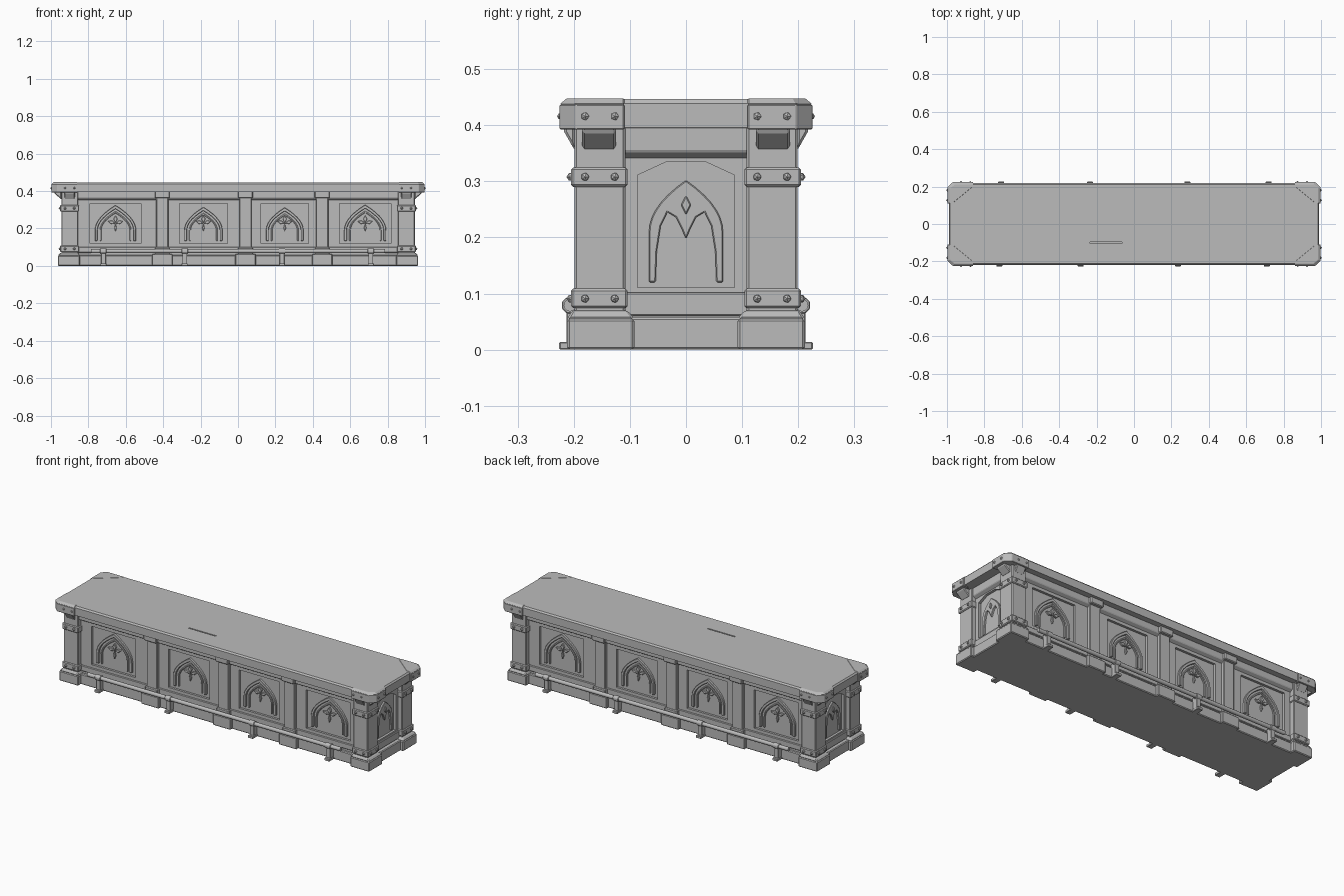
import bpy, bmesh, math
from mathutils import Matrix, Vector

cube = bpy.data.objects.get("Cube")
if cube:
    bpy.data.objects.remove(cube, do_unlink=True)

grey = bpy.data.materials.new("stone_grey")
grey.use_nodes = True
GREY = (0.5, 0.5, 0.5, 1)
grey.diffuse_color = GREY
grey.node_tree.nodes["Principled BSDF"].inputs["Base Color"].default_value = GREY

FLAT = Matrix.Identity(4)


def side(k):
    """Frame of a side wall: u runs along it, v is up, d points outward."""
    return Matrix.Rotation(k * math.pi / 2, 4, "Z") @ Matrix.Rotation(math.pi / 2, 4, "X")


FRONT, END, BACK, END2 = (side(k) for k in range(4))
LONG, SHORT = (FRONT, BACK), (END, END2)
CORNERS = [Matrix.Diagonal((sx, sy, 1, 1)) for sx in (1, -1) for sy in (1, -1)]


def prism(bm, frames, pts, d0, d1, pts2=None):
    """Extrude an outline from d0 to d1, optionally lofting to a second outline."""
    pts2 = pts2 or pts
    n = len(pts)
    for m in frames:
        a = [bm.verts.new(m @ Vector((u, v, d0))) for u, v in pts]
        b = [bm.verts.new(m @ Vector((u, v, d1))) for u, v in pts2]
        bm.faces.new(a[::-1])
        bm.faces.new(b)
        for i in range(n):
            j = (i + 1) % n
            bm.faces.new((a[i], a[j], b[j], b[i]))


def rect(u0, u1, v0, v1):
    return [(u0, v0), (u1, v0), (u1, v1), (u0, v1)]


def grow(pts, g):
    cu = sum(p[0] for p in pts) / len(pts)
    cv = sum(p[1] for p in pts) / len(pts)
    return [(u + math.copysign(g, u - cu), v + math.copysign(g, v - cv)) for u, v in pts]


def mirrored(half):
    """Complete a right-hand outline that ends on the centre line."""
    return half + [(-u, v) for u, v in half[-2::-1]]


def arch(w, v0, spring, top, n=7):
    half = [(w, v0)]
    for i in range(n + 1):
        t = i / n
        half.append((w * (1 - t * t), spring + (top - spring) * t))
    return mirrored(half)


def shift(pts, du):
    return [(u + du, v) for u, v in pts]


def rivet(bm, frames, u, v, d, r=0.008):
    for m in frames:
        bmesh.ops.create_icosphere(bm, subdivisions=1, radius=r,
                                   matrix=m @ Matrix.Translation((u, v, d)))


def finish(name, bm, bevel=0.0):
    bmesh.ops.recalc_face_normals(bm, faces=bm.faces[:])
    mesh = bpy.data.meshes.new(name)
    bm.to_mesh(mesh)
    bm.free()
    mesh.materials.append(grey)
    ob = bpy.data.objects.new(name, mesh)
    bpy.context.collection.objects.link(ob)
    if bevel:
        mod = ob.modifiers.new("worn_edges", "BEVEL")
        mod.width = bevel
        mod.segments = 1
        mod.limit_method = "ANGLE"
    return ob


def carve(ob, cutter):
    cutter.hide_render = True
    mod = ob.modifiers.new("carve", "BOOLEAN")
    mod.operation, mod.solver, mod.object = "DIFFERENCE", "EXACT", cutter
    bpy.context.view_layer.objects.active = ob
    bpy.ops.object.modifier_apply(modifier=mod.name)
    bpy.data.objects.remove(cutter, do_unlink=True)


BODY_X, BODY_Y, RECESS = 0.92, 0.17, 0.016
PANELS = [(-0.655, 0.13), (-0.185, 0.122), (0.25, 0.12), (0.68, 0.132)]
PILASTERS = [-0.405, 0.04, 0.45]
RAIL_FEET = [-0.72, -0.285, 0.235, 0.71]

# Body with sloped recesses for the panels
bm = bmesh.new()
prism(bm, [FLAT], rect(-BODY_X, BODY_X, -BODY_Y, BODY_Y), 0.005, 0.4)
body = finish("body", bm)
bm = bmesh.new()
for c, w in PANELS:
    r = rect(c - w, c + w, 0.125, 0.328)
    prism(bm, LONG, grow(r, -0.008), BODY_Y - RECESS, BODY_Y + 0.01, grow(r, 0.005))
end_panel = [(-0.08, 0.117), (0.08, 0.117), (0.08, 0.305), (0.03, 0.328),
             (-0.03, 0.328), (-0.08, 0.305)]
prism(bm, SHORT, grow(end_panel, -0.008), BODY_X - RECESS, BODY_X + 0.01, grow(end_panel, 0.005))
carve(body, finish("panel_cutter", bm))

# Arches and flower ornaments in the long panels
bm = bmesh.new()
floor = BODY_Y - RECESS
for c, w in PANELS:
    for a, t, h in ((w - 0.02, 0.014, 0.012), (w - 0.046, 0.008, 0.007)):
        outer = arch(a, 0.134, 0.19, 0.19 + a * 1.22)
        inner = arch(a - t, 0.134, 0.19, 0.19 + a * 1.22 - t * 1.4)
        prism(bm, LONG, shift(outer + inner[::-1], c), floor - 0.002, floor + h)
finish("panel_arches", bm, 0.002)
bm = bmesh.new()
for c, w in PANELS:
    for ang, length, wide in ((90, 0.042, 0.011), (15, 0.042, 0.01), (165, 0.042, 0.01),
                              (270, 0.045, 0.007)):
        ca, sa = math.cos(math.radians(ang)), math.sin(math.radians(ang))
        leaf = [(0, 0), (length * 0.55, -wide), (length, 0), (length * 0.55, wide)]
        pts = [(c + ca * p - sa * q, 0.228 + sa * p + ca * q) for p, q in leaf]
        prism(bm, LONG, pts, floor - 0.002, floor + 0.01)
finish("panel_flowers", bm, 0.002)

# Twin-lancet tracery on both ends
bm = bmesh.new()
floor = BODY_X - RECESS
lancets = mirrored([(0.054, 0.12), (0.052, 0.175), (0.045, 0.22), (0.033, 0.245),
                    (0.018, 0.236), (0.008, 0.216), (0, 0.197)])
prism(bm, SHORT, arch(0.066, 0.12, 0.21, 0.302) + lancets[::-1], floor - 0.002, floor + 0.01)
drop = [(0, 0.24), (0.009, 0.258), (0, 0.275), (-0.009, 0.258)]
prism(bm, SHORT, drop, floor, floor + 0.016)
finish("end_tracery", bm, 0.002)

# Beams under the top and the sill mouldings
bm = bmesh.new()
prism(bm, LONG, rect(-0.87, 0.87, 0.345, 0.398), BODY_Y - 0.01, BODY_Y + 0.018,
      rect(-0.87, 0.87, 0.362, 0.398))
prism(bm, LONG, rect(-0.87, 0.87, 0.07, 0.102), BODY_Y - 0.01, BODY_Y + 0.006)
prism(bm, SHORT, rect(-0.12, 0.12, 0.335, 0.398), BODY_X - 0.01, BODY_X + 0.018,
      rect(-0.12, 0.12, 0.353, 0.398))
prism(bm, SHORT, rect(-0.12, 0.12, 0.06, 0.102), BODY_X - 0.01, BODY_X + 0.008)
finish("beams_and_sills", bm, 0.003)

# Plinth with blocks below the pilasters
bm = bmesh.new()
prism(bm, [FLAT], rect(-0.945, 0.945, -0.186, 0.186), 0, 0.058)
for c in PILASTERS:
    prism(bm, LONG, rect(c - 0.055, c + 0.055, 0, 0.064), 0.16, 0.203)
finish("plinth", bm, 0.004)

# Pilasters with capitals between the long panels
bm = bmesh.new()
for c in PILASTERS:
    prism(bm, LONG, rect(c - 0.033, c + 0.033, 0.05, 0.398), 0.155, 0.188)
    prism(bm, LONG, rect(c - 0.04, c + 0.04, 0.362, 0.398), 0.155, 0.205)
    prism(bm, LONG, rect(c - 0.039, c + 0.039, 0.06, 0.1), 0.155, 0.194)
finish("pilasters", bm, 0.004)

# Corner posts, feet and corbels
bm = bmesh.new()
prism(bm, CORNERS, rect(0.855, 0.945, 0.108, 0.199), 0.03, 0.398)
foot = rect(0.845, 0.963, 0.092, 0.212)
prism(bm, CORNERS, foot, 0, 0.055)
prism(bm, CORNERS, foot, 0.055, 0.07, rect(0.853, 0.95, 0.104, 0.203))
for s in (1, -1):
    low, high = (rect(s * 0.155 - 0.03, s * 0.155 + 0.03, z, 0.397) for z in (0.355, 0.388))
    prism(bm, SHORT, low, 0.944, 0.982, high)
    low, high = (rect(s * 0.9 - 0.028, s * 0.9 + 0.028, z, 0.397) for z in (0.355, 0.388))
    prism(bm, LONG, low, 0.198, 0.217, high)
finish("corner_posts", bm, 0.004)

# Metal bands around the posts
bm = bmesh.new()
for z in (0.074, 0.29):
    prism(bm, CORNERS, rect(0.85, 0.951, 0.104, 0.205), z, z + 0.035)
finish("post_bands", bm, 0.004)

# Counter top with chamfered corners and a narrow slot
def octagon(x, y, c):
    return [(x - c, -y), (x, c - y), (x, y - c), (x - c, y),
            (c - x, y), (-x, y - c), (-x, c - y), (c - x, -y)]


bm = bmesh.new()
prism(bm, [FLAT], octagon(0.99, 0.219, 0.03), 0.396, 0.439)
prism(bm, [FLAT], octagon(0.99, 0.219, 0.03), 0.439, 0.447, octagon(0.983, 0.212, 0.03))
bmesh.ops.remove_doubles(bm, verts=bm.verts[:], dist=0.0001)
inner = [f for f in bm.faces if abs(f.calc_center_median().z - 0.439) < 0.0005]
bmesh.ops.delete(bm, geom=inner, context="FACES_ONLY")
top = finish("counter_top", bm)
bm = bmesh.new()
prism(bm, [FLAT], rect(-0.235, -0.065, -0.104, -0.097), 0.438, 0.46)
carve(top, finish("slot_cutter", bm))

# Corner straps on the top
bm = bmesh.new()
strap = [(0.86, 0.2), (0.86, 0.225), (0.967, 0.225), (0.998, 0.196), (0.998, 0.11), (0.97, 0.11)]
rim = [(0.86, 0.2), (0.86, 0.213), (0.96, 0.213), (0.985, 0.19), (0.985, 0.11), (0.97, 0.11)]
prism(bm, CORNERS, strap, 0.392, 0.437)
prism(bm, CORNERS, strap, 0.437, 0.448, rim)
finish("top_straps", bm, 0.002)

# Rivets on bands and straps
bm = bmesh.new()
for s in (1, -1):
    for y in (0.127, 0.18):
        rivet(bm, SHORT, s * y, 0.416, 0.996)
        for z in (0.091, 0.308):
            rivet(bm, SHORT, s * y, z, 0.951)
    for x in (0.875, 0.925):
        rivet(bm, LONG, s * x, 0.416, 0.224, 0.006)
        for z in (0.091, 0.308):
            rivet(bm, LONG, s * x, z, 0.205)
finish("rivets", bm)

# Foot rails along both long sides
bm = bmesh.new()
for m in LONG:
    bmesh.ops.create_cone(bm, cap_ends=True, segments=12, radius1=0.011, radius2=0.011, depth=1.57,
                          matrix=m @ Matrix.Translation((0, 0.079, 0.207))
                          @ Matrix.Rotation(math.pi / 2, 4, "Y"))
rails = finish("foot_rails", bm)
rails.select_set(True)
bpy.context.view_layer.objects.active = rails
bpy.ops.object.shade_smooth_by_angle(angle=math.radians(40))

# Rail brackets: collar, leg and toe
bm = bmesh.new()
for c in RAIL_FEET:
    collar = [(0.0155 * math.cos(i * math.pi / 4 + 0.39), 0.0155 * math.sin(i * math.pi / 4 + 0.39))
              for i in range(8)]
    across = [m @ Matrix.Translation((c, 0.079, 0.207)) @ Matrix.Rotation(math.pi / 2, 4, "Y")
              for m in LONG]
    prism(bm, across, collar, -0.017, 0.017)
    prism(bm, LONG, rect(c - 0.013, c + 0.013, 0.004, 0.078), 0.18, 0.213)
    prism(bm, LONG, rect(c - 0.016, c + 0.016, 0, 0.014), 0.18, 0.226)
finish("rail_brackets", bm, 0.002)
